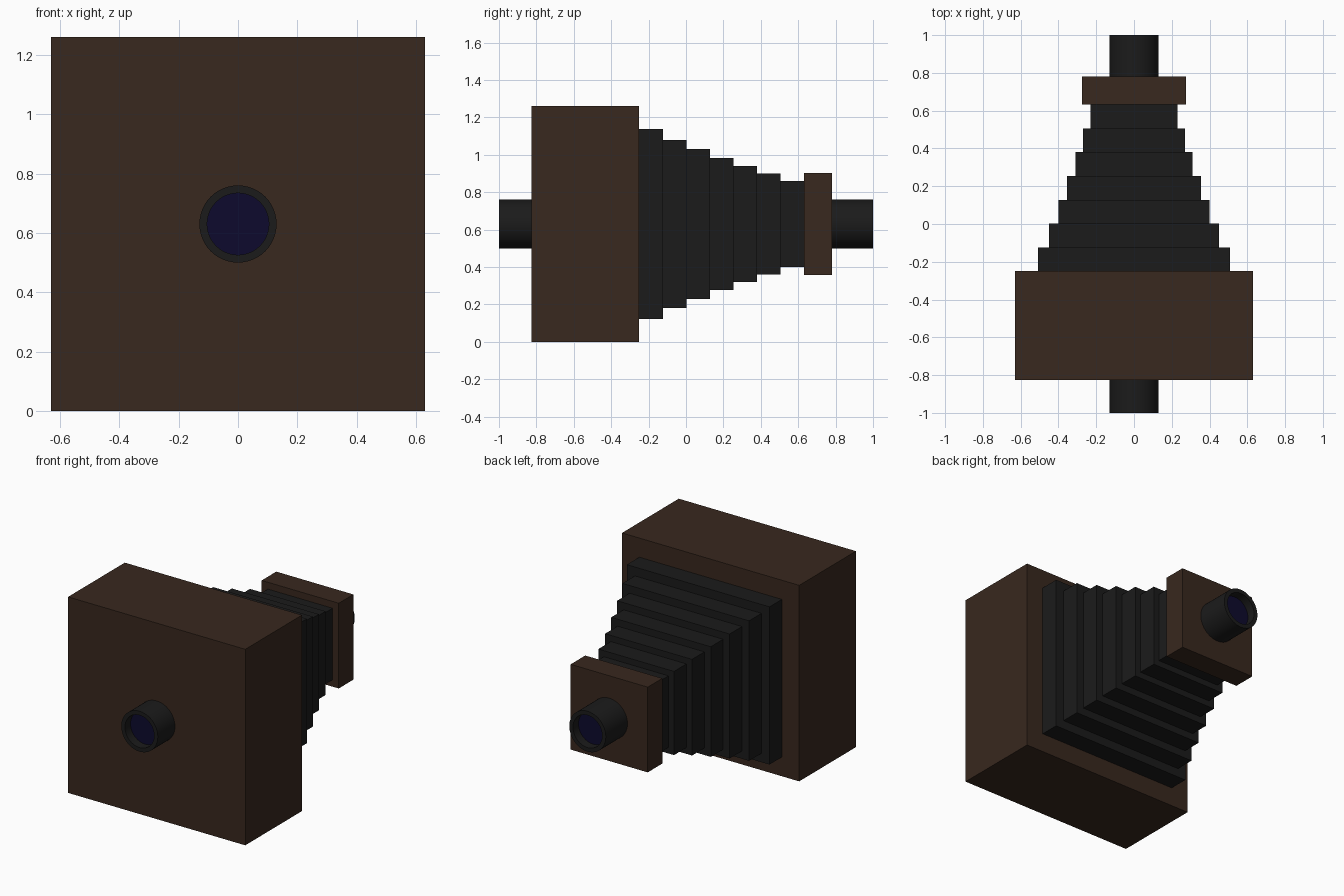
import bpy, bmesh, math
from mathutils import Matrix

if "Cube" in bpy.data.objects:
    bpy.data.objects.remove(bpy.data.objects["Cube"])

CZ = 0.63  # height of the optical axis


def material(name, rgb):
    m = bpy.data.materials.new(name)
    m.diffuse_color = (*rgb, 1)
    m.use_nodes = True
    m.node_tree.nodes["Principled BSDF"].inputs["Base Color"].default_value = m.diffuse_color
    return m


wood = material("dark_wood", (0.040, 0.021, 0.013))
black = material("black_leather", (0.011, 0.011, 0.011))
glass = material("blue_glass", (0.004, 0.003, 0.026))


def finish(name, bm, mat):
    bmesh.ops.recalc_face_normals(bm, faces=bm.faces)
    me = bpy.data.meshes.new(name)
    bm.to_mesh(me)
    bm.free()
    me.materials.append(mat)
    ob = bpy.data.objects.new(name, me)
    bpy.context.collection.objects.link(ob)
    return ob


def box(name, half, y0, y1, mat):
    bm = bmesh.new()
    bmesh.ops.create_cube(bm, size=1, matrix=Matrix.Translation((0, (y0 + y1) / 2, CZ))
                          @ Matrix.Diagonal((2 * half, y1 - y0, 2 * half, 1)))
    return finish(name, bm, mat)


def lathe(name, profile, mat, n=48):
    """Revolve (radius, y) points around the optical axis."""
    bm = bmesh.new()
    rings = [[bm.verts.new((r * math.cos(2 * math.pi * i / n), y,
                            CZ + r * math.sin(2 * math.pi * i / n)))
              for i in range(n)] for r, y in profile]
    for a, b in zip(rings, rings[1:]):
        for i in range(n):
            j = (i + 1) % n
            bm.faces.new((a[i], a[j], b[j], b[i]))
    bm.faces.new(rings[0])
    bm.faces.new(rings[-1])
    ob = finish(name, bm, mat)
    bpy.ops.object.select_all(action='DESELECT')
    ob.select_set(True)
    bpy.context.view_layer.objects.active = ob
    bpy.ops.object.shade_smooth_by_angle()
    return ob


# Wooden body and lens board
box("camera_body", 0.63, -0.826, -0.25, wood)
box("lens_board", 0.274, 0.632, 0.78, wood)

# Stepped bellows, each fold smaller than the last
folds = [0.507, 0.45, 0.40, 0.354, 0.309, 0.269, 0.23]
step = 0.882 / len(folds)
for i, half in enumerate(folds):
    y = -0.25 + i * step
    box(f"bellows_fold_{i + 1}", half, y, y + step, black)

# Hollow barrels with recessed glass: eyepiece (front) and lens (back)
for name, base, tip in (("eyepiece", -0.826, -1.0), ("lens", 0.78, 1.0)):
    s = math.copysign(1, tip)
    floor = tip - s * 0.06
    lathe(name + "_barrel", [(0.13, base), (0.13, tip), (0.104, tip), (0.104, floor)], black)
    lathe(name + "_glass", [(0.104, floor - s * 0.01), (0.104, floor + s * 0.003)], glass)
